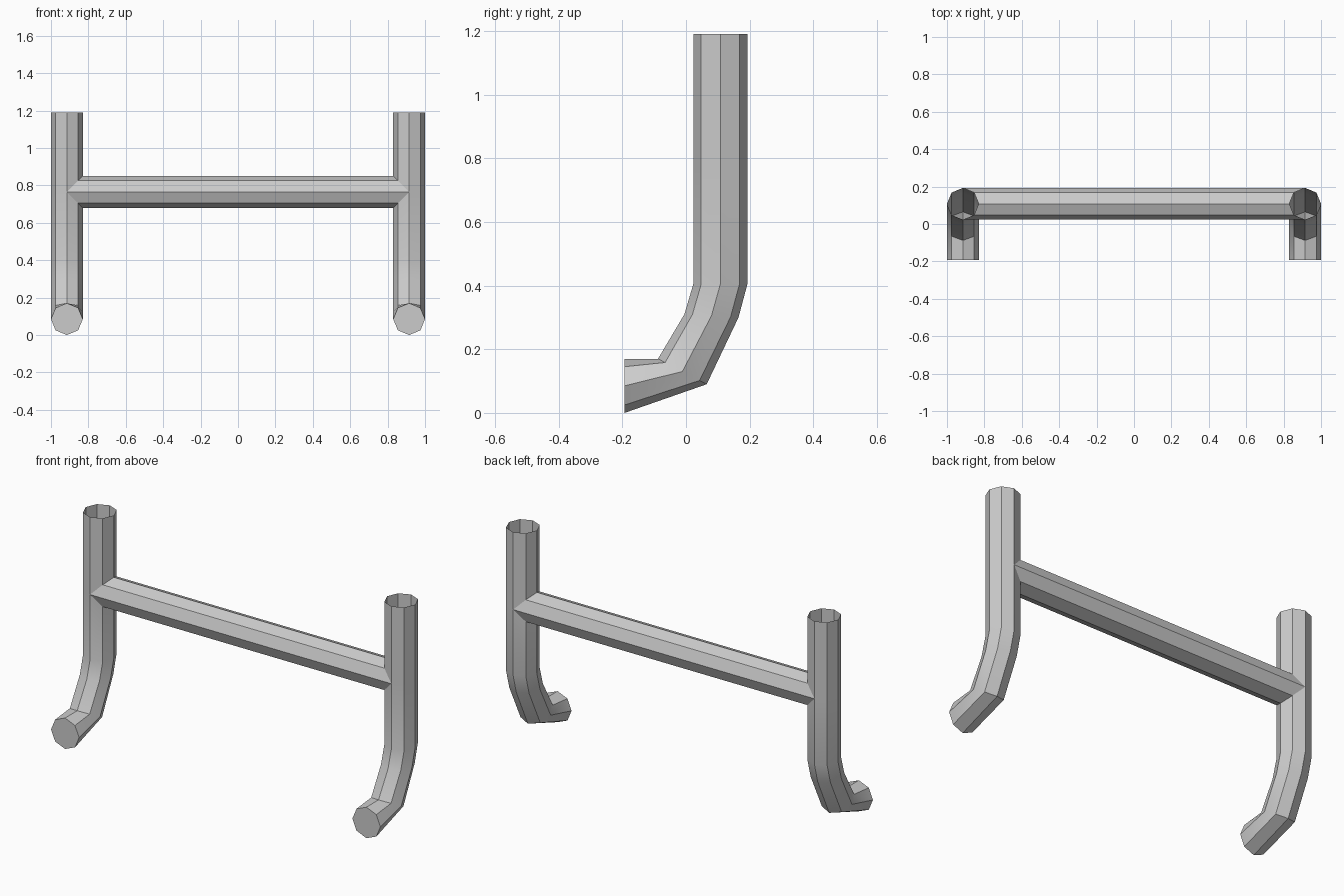
import bpy, bmesh
from math import sin, cos, pi, radians

if "Cube" in bpy.data.objects:
    bpy.data.objects.remove(bpy.data.objects["Cube"])

R = 0.085      # tube radius
CX = 0.915     # post centre in x
CY = 0.108     # post and bar centre in y
BAR_Z = 0.765  # crossbar height
N = 8


def make_object(name, bm):
    bmesh.ops.remove_doubles(bm, verts=bm.verts[:], dist=0.0005)
    bmesh.ops.recalc_face_normals(bm, faces=bm.faces[:])
    mesh = bpy.data.meshes.new(name)
    bm.to_mesh(mesh)
    bm.free()
    obj = bpy.data.objects.new(name, mesh)
    bpy.context.collection.objects.link(obj)
    bpy.ops.object.select_all(action='DESELECT')
    bpy.context.view_layer.objects.active = obj
    obj.select_set(True)
    bpy.ops.object.shade_smooth_by_angle(angle=radians(30))
    # left half from right half
    mirror = obj.modifiers.new("mirror", 'MIRROR')
    mirror.use_axis = (True, False, False)
    mirror.use_clip = True
    return obj


def bridge(bm, a, b):
    for i in range(N):
        j = (i + 1) % N
        bm.faces.new((a[i], a[j], b[j], b[i]))


def post_ring(bm, front, back, notch=0):
    """Octagon spanning a front and a back (y, z) point; notch moves its inner half."""
    ring = []
    for i in range(N):
        a = 2 * pi * i / N
        t = (1 - cos(a)) / 2
        dx = R * sin(a)
        y = front[0] + (back[0] - front[0]) * t
        z = front[1] + (back[1] - front[1]) * t + notch * max(0, -dx)
        ring.append(bm.verts.new((CX + dx, y, z)))
    return ring


# Upright posts with bent feet: open top, capped front end, opening at the bar
bm = bmesh.new()
yf, yb = CY - R, CY + R
top = post_ring(bm, (yf, 1.19), (yb, 1.19))
joint_top = post_ring(bm, (yf, BAR_Z), (yb, BAR_Z), 1)
bridge(bm, top, joint_top)
lower = [post_ring(bm, (yf, BAR_Z), (yb, BAR_Z), -1)]
for f, b in [((yf, 0.405), (yb, 0.405)),
             ((-0.005, 0.31), (0.165, 0.30)),
             ((-0.088, 0.17), (0.065, 0.09)),
             ((-0.193, 0.17), (-0.193, 0.0))]:
    lower.append(post_ring(bm, f, b))
for a, b in zip(lower, lower[1:]):
    bridge(bm, a, b)
bm.faces.new(lower[-1])
make_object("bent_posts", bm)

# Crossbar, mitred into the posts
bm = bmesh.new()
middle, end = [], []
for i in range(N):
    a = 2 * pi * i / N
    y, z = CY + R * cos(a), BAR_Z + R * sin(a)
    middle.append(bm.verts.new((0, y, z)))
    end.append(bm.verts.new((CX - R * abs(sin(a)), y, z)))
bridge(bm, middle, end)
make_object("crossbar", bm)
